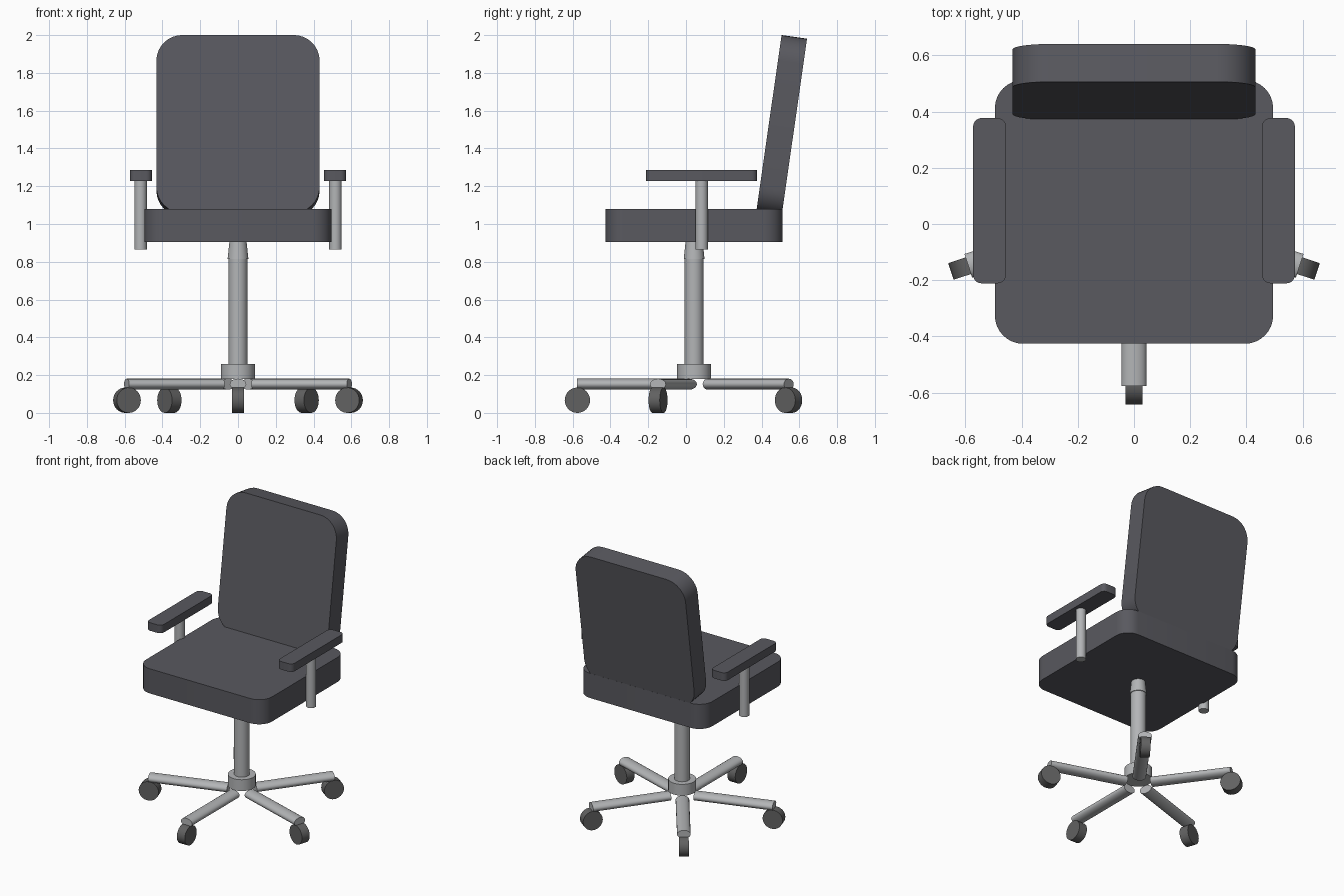
import bpy, bmesh
from math import sin, cos, pi, radians
from mathutils import Matrix, Vector

if "Cube" in bpy.data.objects:
    bpy.data.objects.remove(bpy.data.objects["Cube"])


def material(name, rgb):
    m = bpy.data.materials.new(name)
    m.diffuse_color = (*rgb, 1)
    m.use_nodes = True
    m.node_tree.nodes["Principled BSDF"].inputs["Base Color"].default_value = m.diffuse_color
    return m


FABRIC = material("dark_fabric", (0.10, 0.10, 0.115))
RUBBER = material("rubber", (0.12, 0.12, 0.12))
METAL = material("metal", (0.45, 0.46, 0.47))
AXIS_Y = 0.043          # column and base sit slightly behind the centre


def finish(name, bm, mat, matrix):
    bmesh.ops.recalc_face_normals(bm, faces=bm.faces)
    me = bpy.data.meshes.new(name)
    bm.to_mesh(me)
    bm.free()
    ob = bpy.data.objects.new(name, me)
    bpy.context.collection.objects.link(ob)
    ob.matrix_world = matrix
    me.materials.append(mat)
    bpy.ops.object.select_all(action='DESELECT')
    ob.select_set(True)
    bpy.context.view_layer.objects.active = ob
    bpy.ops.object.shade_smooth_by_angle(angle=radians(35))
    return ob


def rounded_slab(name, w, d, h, r, mat, matrix, steps=8):
    """Rounded rectangle w x d, extruded to height h, centred on its origin."""
    bm = bmesh.new()
    verts = []
    for i, (sx, sy) in enumerate([(1, 1), (-1, 1), (-1, -1), (1, -1)]):
        for k in range(steps + 1):
            a = pi / 2 * (i + k / steps)
            verts.append(bm.verts.new((sx * (w / 2 - r) + r * cos(a),
                                       sy * (d / 2 - r) + r * sin(a), -h / 2)))
    face = bm.faces.new(verts)
    ext = bmesh.ops.extrude_face_region(bm, geom=[face])
    top = [v for v in ext["geom"] if isinstance(v, bmesh.types.BMVert)]
    bmesh.ops.translate(bm, verts=top, vec=(0, 0, h))
    return finish(name, bm, mat, matrix)


def cylinder(name, r1, r2, h, mat, matrix, sides=32):
    bm = bmesh.new()
    bmesh.ops.create_cone(bm, cap_ends=True, segments=sides,
                          radius1=r1, radius2=r2, depth=h)
    return finish(name, bm, mat, matrix)


def upright(name, x, y, z0, z1, r1, r2, mat):
    return cylinder(name, r1, r2, z1 - z0, mat,
                    Matrix.Translation((x, y, (z0 + z1) / 2)))


# Seat cushion
rounded_slab("seat", 0.99, 0.938, 0.175, 0.10, FABRIC,
             Matrix.Translation((0, 0.043, 0.9925)))

# Reclined backrest
rounded_slab("backrest", 0.864, 0.95, 0.136, 0.137, FABRIC,
             Matrix.Translation((0, 0.506, 1.5205))
             @ Matrix.Rotation(radians(90 - 8.16), 4, 'X'))

# Armrests
for side, s in (("left", -1), ("right", 1)):
    rounded_slab(side + "_armrest_pad", 0.117, 0.588, 0.057, 0.03, FABRIC,
                 Matrix.Translation((s * 0.514, 0.083, 1.257)), 5)
    upright(side + "_armrest_post", s * 0.516, 0.083, 0.865, 1.235,
            0.033, 0.033, METAL)

# Column, tapered seat mount and base hub
upright("column", 0, AXIS_Y, 0.22, 0.83, 0.05, 0.05, METAL)
upright("seat_mount", 0, AXIS_Y, 0.815, 0.91, 0.055, 0.045, METAL)
upright("base_hub", 0, AXIS_Y, 0.18, 0.26, 0.09, 0.09, METAL)

# Five-star base with casters
for i in range(5):
    spin = (Matrix.Translation((0, AXIS_Y, 0))
            @ Matrix.Rotation(-pi / 2 + i * 2 * pi / 5, 4, 'Z'))
    # oval leg along the local x axis
    cylinder(f"base_leg_{i + 1}", 1, 1, 1, METAL,
             spin @ Matrix.Translation((0.354, 0, 0.152))
             @ Matrix.Rotation(pi / 2, 4, 'Y')
             @ Matrix.Diagonal((0.029, 0.044, 0.532, 1)), 20)
    # wheel with its axle across the leg
    cylinder(f"caster_wheel_{i + 1}", 0.067, 0.067, 0.062, RUBBER,
             spin @ Matrix.Translation((0.618, 0, 0.067))
             @ Matrix.Rotation(pi / 2, 4, 'X'), 32)
